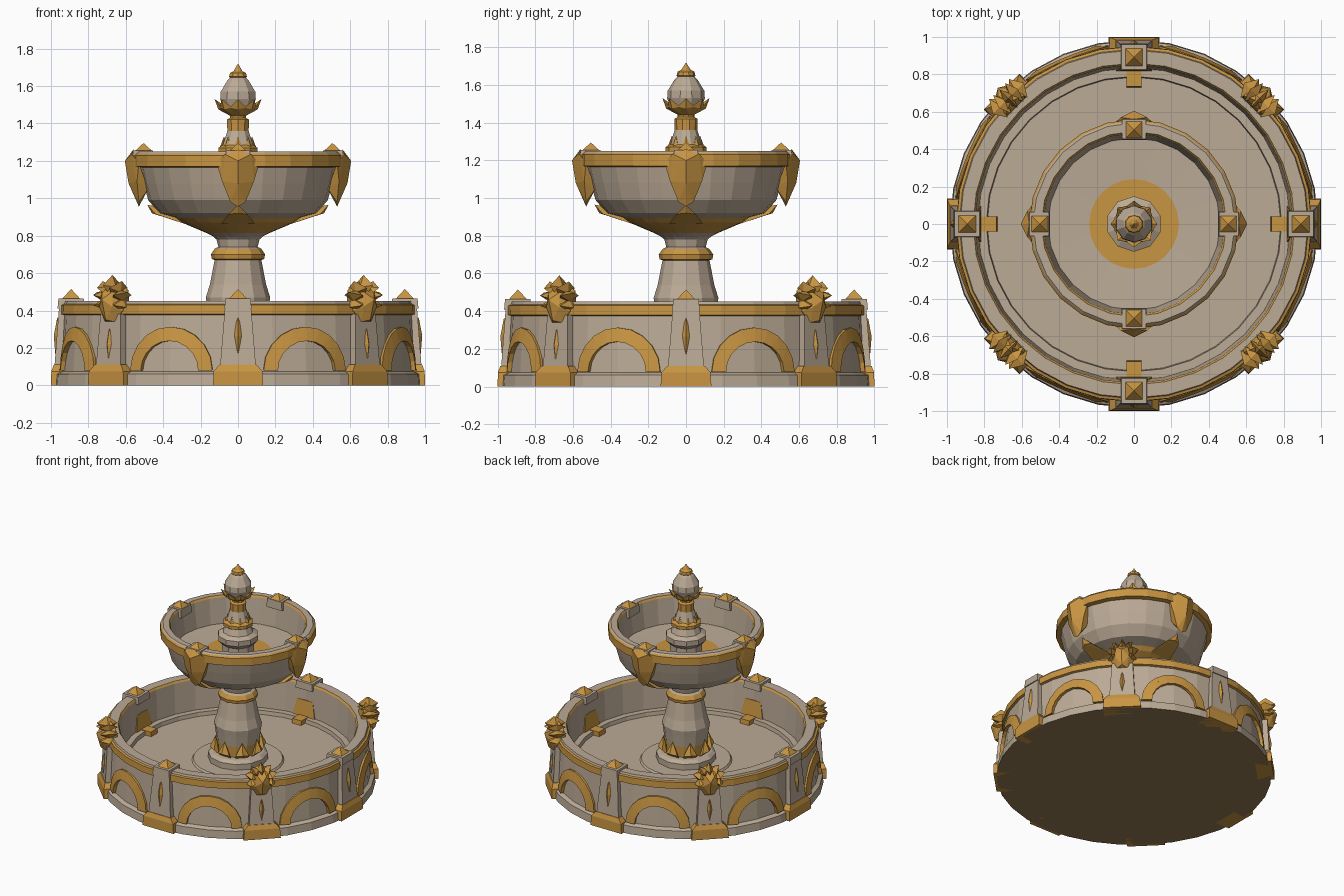
import bpy, bmesh, math
from math import sin, cos, pi, radians


def material(name, rgb):
    m = bpy.data.materials.new(name)
    m.diffuse_color = (*rgb, 1)
    return m


STONE = material("warm stone", (0.50, 0.405, 0.305))
GOLD = material("aged gold", (0.58, 0.30, 0.055))
BROWN = material("brown underside", (0.30, 0.20, 0.09))
MATS = [STONE, GOLD, BROWN]
S, G, B = 0, 1, 2


def finish(name, bm, mats):
    bmesh.ops.recalc_face_normals(bm, faces=bm.faces)
    me = bpy.data.meshes.new(name)
    bm.to_mesh(me)
    bm.free()
    for m in mats:
        me.materials.append(m)
    ob = bpy.data.objects.new(name, me)
    bpy.context.collection.objects.link(ob)
    return ob


def lathe(name, start, steps, n):
    """Turned part: each step is (radius, z, colour of the band leading to it)."""
    bm = bmesh.new()

    def ring(r, z):
        if r == 0:
            return [bm.verts.new((0, 0, z))] * n
        return [bm.verts.new((r * sin(2 * pi * i / n), -r * cos(2 * pi * i / n), z)) for i in range(n)]
    prev = ring(*start)
    for r, z, col in steps:
        cur = ring(r, z)
        for i in range(n):
            j = (i + 1) % n
            quad = list(dict.fromkeys([prev[i], prev[j], cur[j], cur[i]]))
            if len(quad) > 2:
                bm.faces.new(quad).material_index = col
        prev = cur
    return finish(name, bm, MATS)


def hulls(name, pieces, angles, mat, bend=0):
    """Convex pieces given as (sideways, outward, z) points, repeated round the axis."""
    bm = bmesh.new()
    for a in angles:
        for pts in pieces:
            vs = []
            for u, r, z in pts:
                b = radians(a) + (u / bend if bend else 0)
                w = 0 if bend else u
                vs.append(bm.verts.new((r * sin(b) + w * cos(b), -r * cos(b) + w * sin(b), z)))
            res = bmesh.ops.convex_hull(bm, input=vs)
            inner = [g for g in res["geom_interior"] if isinstance(g, bmesh.types.BMVert)]
            bmesh.ops.delete(bm, geom=inner, context='VERTS')
    return finish(name, bm, [mat])


def block(w0, ra0, rb0, z0, w1, ra1, rb1, z1):
    """Tapered block: half width, inner and outer radius at bottom and top."""
    return [(s * w, r, z) for w, ra, rb, z in ((w0, ra0, rb0, z0), (w1, ra1, rb1, z1))
            for s in (-1, 1) for r in (ra, rb)]


def pyramid(w, r, z0, z1):
    return [(-w, r - w, z0), (w, r - w, z0), (w, r + w, z0), (-w, r + w, z0), (0, r, z1)]


def both(u, r, z):
    return [(-u, r, z), (u, r, z)]


CARD = [0, 90, 180, 270]
DIAG = [45, 135, 225, 315]
ALL8 = CARD + DIAG

# Lower basin: plinth, wall, gold band, rim, inner wall and floor
lathe("basin", (0, 0), [
    (0.985, 0, B), (0.98, 0.06, S), (0.952, 0.075, S), (0.935, 0.375, S),
    (0.952, 0.38, G), (0.95, 0.43, G), (0.935, 0.435, G), (0.93, 0.45, S),
    (0.86, 0.45, S), (0.85, 0.435, G), (0.835, 0.2, S), (0.79, 0.2, S), (0.785, 0.17, S),
    (0.33, 0.17, S), (0.32, 0.185, S), (0, 0.185, S)], 32)

# Gold arches on the basin wall
arch = []
N = 10
for i in range(N):
    seg = []
    for k in (i, i + 1):
        f = pi * k / N
        for ru, rz, push in ((0.24, 0.235, 0.012), (0.165, 0.16, 0.022)):
            z = 0.078 + rz * sin(f)
            wall = 0.956 - 0.057 * z
            seg += [(ru * cos(f), wall + push, z), (ru * cos(f), wall - 0.03, z)]
    arch.append(seg)
hulls("wall_arches", arch, [a + 22.5 for a in range(0, 360, 45)], GOLD, bend=0.96)

# Pillars with gold feet, diamonds and caps
hulls("main_pillars", [block(0.1, 0.86, 0.985, 0.05, 0.068, 0.86, 0.955, 0.44),
                       block(0.072, 0.82, 0.965, 0.41, 0.068, 0.825, 0.96, 0.465)], CARD, STONE)
hulls("corner_pillars", [block(0.095, 0.86, 0.985, 0.05, 0.075, 0.86, 0.965, 0.38)], DIAG, STONE)
hulls("pillar_feet", [block(0.135, 0.88, 1.0, 0, 0.13, 0.88, 0.998, 0.075),
                      block(0.13, 0.88, 0.998, 0.075, 0.1, 0.88, 0.985, 0.11)], ALL8, GOLD)
hulls("main_diamonds", [[(0, 0.95, 0.16), (0, 0.95, 0.37), (-0.042, 0.95, 0.265),
                         (0.042, 0.95, 0.265), (0, 0.985, 0.265), (0, 0.977, 0.17), (0, 0.967, 0.36)]],
      CARD, GOLD)
hulls("corner_diamonds", [[(0, 0.95, 0.13), (0, 0.95, 0.31), (-0.045, 0.95, 0.22),
                           (0.045, 0.95, 0.22), (0, 0.99, 0.22), (0, 0.98, 0.14), (0, 0.974, 0.3)]],
      DIAG, GOLD)
hulls("pillar_studs", [pyramid(0.048, 0.892, 0.463, 0.515)], CARD, GOLD)

# Gold shell ornaments on the corner pillars: core, fan of leaves, drop
shell = [[*both(0.06, 0.88, 0.42), *both(0.08, 0.95, 0.4), *both(0.05, 1.0, 0.42), *both(0.07, 0.9, 0.51),
          *both(0.04, 0.99, 0.5), (0, 1.03, 0.46), (0, 0.93, 0.56), *both(0.035, 0.97, 0.34), (0, 1.0, 0.35)]]
for deg, length in ((-110, 0.11), (-70, 0.125), (-35, 0.125), (0, 0.135), (35, 0.125), (70, 0.125), (110, 0.11)):
    s, c = sin(radians(deg)), cos(radians(deg))
    shell.append([(s * length, 0.95, 0.455 + c * length), (s * 0.08, 1.02, 0.455 + c * 0.08),
                  (s * 0.08, 0.88, 0.455 + c * 0.08), (s * 0.07 + c * 0.03, 0.95, 0.455 + c * 0.07 - s * 0.03),
                  (s * 0.07 - c * 0.03, 0.95, 0.455 + c * 0.07 + s * 0.03), (0, 0.95, 0.455)])
hulls("shell_ornaments", shell, DIAG, GOLD)

# Gold trim inside the basin below the pillars
hulls("inner_wall_trim", [block(0.1, 0.815, 0.87, 0.18, 0.07, 0.835, 0.87, 0.32)], CARD, GOLD)
hulls("floor_trim", [block(0.04, 0.73, 0.83, 0.165, 0.04, 0.735, 0.83, 0.205)], CARD, GOLD)

# Pedestal under the bowl
lathe("pedestal", (0.215, 0.17), [
    (0.215, 0.23, S), (0.19, 0.25, S), (0.15, 0.255, S), (0.155, 0.34, G), (0.165, 0.42, S),
    (0.172, 0.47, S), (0.15, 0.54, S), (0.125, 0.67, S), (0.14, 0.675, G), (0.145, 0.7, G),
    (0.125, 0.73, G), (0.105, 0.74, S), (0.115, 0.78, S), (0.16, 0.82, S)], 12)
leaf = [*both(0.045, 0.15, 0.25), *both(0.05, 0.18, 0.28), (0, 0.205, 0.29), (0, 0.165, 0.375), (0, 0.14, 0.3)]
hulls("pedestal_leaves", [leaf], range(0, 360, 45), GOLD)

# Upper bowl: gold underside, body, gold rim band, hollow inside with gold disc
lathe("bowl", (0.12, 0.79), [
    (0.17, 0.815, S), (0.30, 0.87, G), (0.33, 0.895, G), (0.42, 0.92, S), (0.48, 0.99, S), (0.505, 1.08, S),
    (0.525, 1.165, S), (0.56, 1.17, G), (0.56, 1.23, G), (0.55, 1.24, G), (0.54, 1.25, S),
    (0.495, 1.25, S), (0.485, 1.235, G), (0.46, 1.04, S), (0.24, 1.03, S), (0, 1.03, G)], 24)
hulls("bowl_blocks", [block(0.068, 0.45, 0.565, 1.19, 0.063, 0.455, 0.56, 1.255)], CARD, STONE)
hulls("bowl_studs", [pyramid(0.045, 0.505, 1.254, 1.295)], CARD, GOLD)
mask = [*both(0.115, 0.53, 1.19), *both(0.085, 0.54, 1.09), *both(0.07, 0.57, 1.235), (0, 0.605, 1.2),
        (0, 0.585, 1.08), *both(0.04, 0.53, 0.98), (0, 0.53, 0.955), *both(0.06, 0.48, 1.05), (0, 0.56, 1.26)]
hulls("bowl_masks", [mask], CARD, GOLD)
under = [*both(0.09, 0.29, 0.865), *both(0.05, 0.44, 0.915), (0, 0.46, 0.92), (0, 0.485, 0.965), (0, 0.4, 0.95)]
hulls("bowl_under_leaves", [under], CARD, GOLD)

# Upper stem and finial
lathe("stem", (0.12, 1.03), [
    (0.12, 1.1, S), (0.148, 1.13, S), (0.148, 1.17, S), (0.11, 1.19, S), (0.09, 1.235, S), (0.11, 1.245, G),
    (0.11, 1.27, G), (0.085, 1.285, G), (0.08, 1.3, S), (0.06, 1.36, S), (0.06, 1.365, G),
    (0.062, 1.42, G), (0.045, 1.43, G), (0.045, 1.45, G), (0.085, 1.49, G), (0.1, 1.53, S), (0.097, 1.57, S),
    (0.06, 1.63, S), (0.045, 1.645, S), (0.05, 1.65, G), (0.045, 1.67, G), (0.025, 1.68, G), (0, 1.72, G)], 10)
petal = [*both(0.02, 0.04, 1.44), *both(0.045, 0.09, 1.485), (0, 0.105, 1.475), (0, 0.125, 1.53), (0, 0.08, 1.5)]
hulls("finial_petals", [petal], range(0, 360, 45), GOLD)
collar = [*both(0.025, 0.085, 1.27), (0, 0.1, 1.265), (0, 0.075, 1.33), (0, 0.05, 1.28)]
hulls("stem_leaves", [collar], range(0, 360, 45), GOLD)
